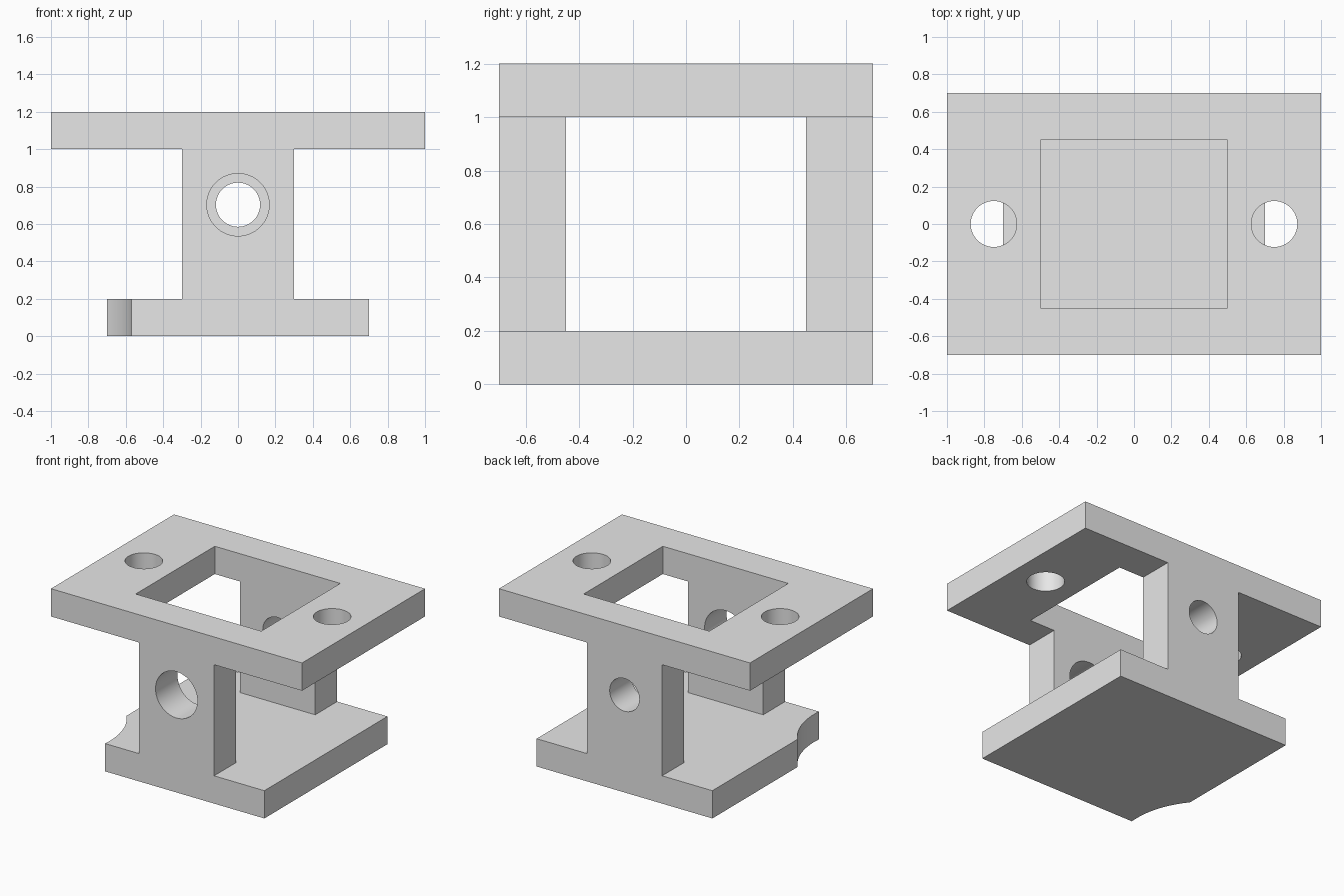
import bpy, bmesh, math

if "Cube" in bpy.data.objects:
    bpy.data.objects.remove(bpy.data.objects["Cube"])

grey = bpy.data.materials.new("plain grey")
grey.diffuse_color = (0.8, 0.8, 0.8, 1)
grey.use_nodes = True
grey.node_tree.nodes["Principled BSDF"].inputs["Base Color"].default_value = grey.diffuse_color

# Main body: I-shaped profile in x/z, extruded along y
half = [(0.7, 0), (0.7, 0.2), (0.3, 0.2), (0.3, 1.0), (1.0, 1.0), (1.0, 1.2)]
profile = half + [(-x, z) for x, z in reversed(half)]
bm = bmesh.new()
face = bm.faces.new([bm.verts.new((x, -0.7, z)) for x, z in profile])
ext = bmesh.ops.extrude_face_region(bm, geom=[face])
bmesh.ops.translate(bm, vec=(0, 1.4, 0),
                    verts=[v for v in ext["geom"] if isinstance(v, bmesh.types.BMVert)])
bmesh.ops.recalc_face_normals(bm, faces=bm.faces)
mesh = bpy.data.meshes.new("bracket_body")
bm.to_mesh(mesh)
bm.free()
body = bpy.data.objects.new("bracket_body", mesh)
bpy.context.collection.objects.link(body)
mesh.materials.append(grey)


def cut(cutter):
    """Subtract the cutter from the body, then remove it."""
    cutter.hide_render = True
    bpy.context.view_layer.objects.active = body
    mod = body.modifiers.new("cut", 'BOOLEAN')
    mod.operation = 'DIFFERENCE'
    mod.solver = 'EXACT'
    mod.object = cutter
    bpy.ops.object.modifier_apply(modifier=mod.name)
    bpy.data.objects.remove(cutter, do_unlink=True)


def cylinder(radius, depth, loc, rot=(0, 0, 0), sides=64):
    bpy.ops.mesh.primitive_cylinder_add(vertices=sides, radius=radius, depth=depth,
                                        location=loc, rotation=rot)
    return bpy.context.object


# Window in the top plate and open space between the two walls
bpy.ops.mesh.primitive_cube_add(size=1, location=(0, 0, 0.75))
window = bpy.context.object
window.scale = (1.0, 0.9, 1.1)
bpy.context.view_layer.update()
cut(window)

# Bolt holes in the top plate
for side in (-1, 1):
    cut(cylinder(0.123, 0.4, (side * 0.75, 0, 1.1)))

# Large hole in the front wall, smaller one in the back wall
for y, radius in ((-0.575, 0.167), (0.575, 0.118)):
    cut(cylinder(radius, 0.4, (0, y, 0.703), (math.pi / 2, 0, 0)))

# Concave notch at the front left corner of the base
cut(cylinder(0.6, 0.5, (-1.167, -0.646, 0.1), sides=128))

# Keep flat faces crisp and the holes smooth
bpy.ops.object.select_all(action='DESELECT')
body.select_set(True)
bpy.context.view_layer.objects.active = body
bpy.ops.object.shade_smooth_by_angle(angle=math.radians(30))
